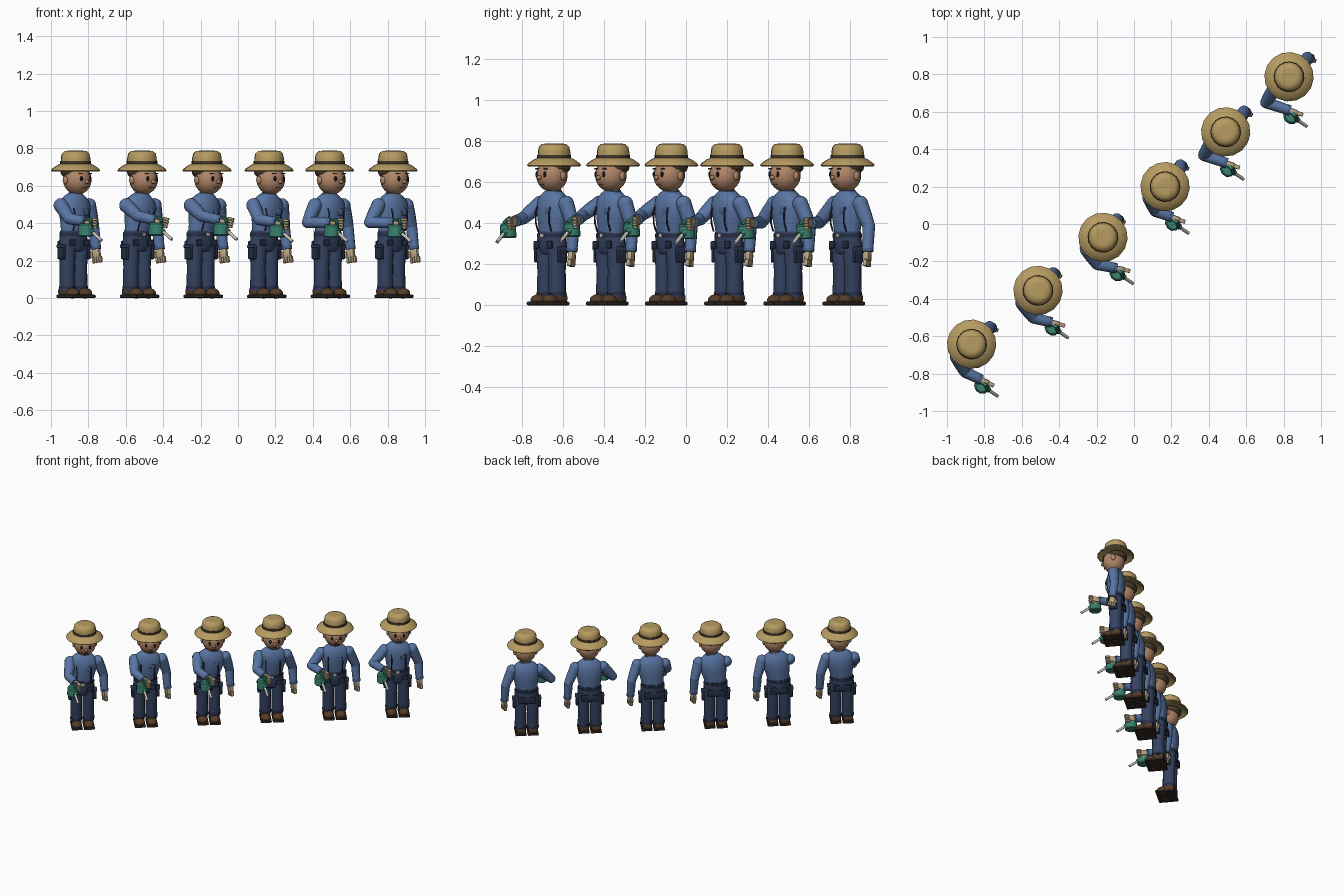
import bpy, bmesh, math
from mathutils import Vector as V, Matrix as M

if "Cube" in bpy.data.objects:
    bpy.data.objects.remove(bpy.data.objects["Cube"])

COL = dict(shirt=(.10, .18, .37), pants=(.035, .055, .12), pouch=(.02, .028, .06),
           skin=(.44, .24, .14), straw=(.47, .33, .12), band=(.06, .04, .025),
           boot=(.09, .045, .02), sole=(.03, .02, .015), glove=(.5, .38, .23),
           green=(.04, .22, .16), metal=(.55, .53, .48), black=(.01, .01, .01),
           collar=(.07, .13, .28))
MATS = {}
for k, c in COL.items():
    MATS[k] = bpy.data.materials.new(k)
    MATS[k].diffuse_color = (*c, 1)
root = M.Identity(4)


def finish(bm, name, mat, angle=40):
    bmesh.ops.recalc_face_normals(bm, faces=bm.faces)
    me = bpy.data.meshes.new(name)
    bm.to_mesh(me)
    bm.free()
    me.materials.append(MATS[mat])
    me.shade_smooth()
    me.set_sharp_from_angle(angle=math.radians(angle))
    ob = bpy.data.objects.new(name, me)
    bpy.context.collection.objects.link(ob)
    ob.matrix_world = root
    return ob


def loft(name, mat, rings, n=12, axis=None):
    """Rings of (centre, rx, ry) joined into a closed skin."""
    bm, rows = bmesh.new(), []
    pts = [V(r[0]) for r in rings]
    for i, (c, rx, ry) in enumerate(rings):
        t = V(axis) if axis else (pts[min(i + 1, len(pts) - 1)] - pts[max(i - 1, 0)]).normalized()
        ref = V((1, 0, 0)) if abs(t.x) < .9 else V((0, 1, 0))
        u = (ref - t * ref.dot(t)).normalized()
        w = t.cross(u)
        rows.append([bm.verts.new(V(c) + u * rx * math.cos(a) + w * ry * math.sin(a))
                     for a in (2 * math.pi * k / n for k in range(n))])
    for a, b in zip(rows, rows[1:]):
        for k in range(n):
            bm.faces.new((a[k], a[(k + 1) % n], b[(k + 1) % n], b[k]))
    bm.faces.new(rows[0])
    bm.faces.new(rows[-1])
    return finish(bm, name, mat)


def box(name, mat, c, size, bev=.006, rot=None):
    bm = bmesh.new()
    bmesh.ops.create_cube(bm, size=1)
    bmesh.ops.scale(bm, vec=size, verts=bm.verts)
    bmesh.ops.bevel(bm, geom=bm.edges[:], offset=bev, segments=2, affect='EDGES', profile=.5)
    m = M.Translation(c) @ (rot.to_matrix().to_4x4() if rot else M.Identity(4))
    bmesh.ops.transform(bm, matrix=m, verts=bm.verts)
    return finish(bm, name, mat)


def ball(name, mat, c, size, n=14):
    bm = bmesh.new()
    bmesh.ops.create_uvsphere(bm, u_segments=n, v_segments=n * 2 // 3, radius=1,
                              matrix=M.Translation(c) @ M.Diagonal((*size, 1)))
    return finish(bm, name, mat, 60)


def arm(side, sh, el, ha):
    sh, el, ha = V(sh), V(el), V(ha)
    d = (ha - el).normalized()
    wrist = ha - d * .03
    # sleeve in two lengths with a rounded shoulder and elbow
    ball(side + "_shoulder", "shirt", sh, (.039, .039, .039))
    loft(side + "_upper_sleeve", "shirt", [(sh, .038, .038), (sh.lerp(el, .5), .036, .036), (el, .031, .031)])
    ball(side + "_elbow", "shirt", el, (.031, .031, .031))
    loft(side + "_lower_sleeve", "shirt", [(el, .031, .031), (el.lerp(wrist, .6), .029, .029), (wrist, .027, .027)])
    loft(side + "_cuff", "collar", [(wrist - d * .012, .029, .029), (wrist + d * .004, .028, .028)])
    # gloved hand
    q = d.to_track_quat('-Z', 'Y')
    at = lambda x, y, z: ha + q @ V((x, y, z))
    box(side + "_palm", "glove", at(0, 0, .005), (.03, .044, .05), .01, q)
    for i in range(4):
        box(f"{side}_finger_{i}", "glove", at(0, -.021 + i * .014, -.03), (.022, .013, .034), .004, q)
    box(side + "_thumb", "glove", at(0, -.029, 0), (.016, .014, .034), .004, q)


def watering_tool(ha):
    c = V(ha) + V((-.03, -.005, -.035))
    # can body, rim, grip and downward spout
    loft("can_body", "green", [(c + V((0, 0, z)), r, r * 1.1) for z, r in
                               ((-.042, .034), (-.036, .04), (.02, .038), (.028, .03))], 10, (0, 0, 1))
    loft("can_grip", "green", [(c + V(p), .01, .01) for p in
                               ((0, .03, .01), (.01, .03, .045), (.02, -.01, .055), (.01, -.035, .03))], 8)
    s = c + V((.012, -.03, -.012))
    e = s + V((.018, -.065, -.05))
    loft("spout_base", "green", [(s - V((0, -.01, -.005)), .018, .018), (s.lerp(e, .2), .014, .014)], 10)
    loft("spout", "metal", [(s, .009, .009), (e, .009, .009)], 10)


def legs():
    for sx, side in ((-1, "right"), (1, "left")):
        x = sx * .043
        loft(side + "_leg", "pants", [((x, 0, z), rx, ry) for z, rx, ry in
             ((.04, .04, .043), (.055, .042, .045), (.17, .04, .043), (.27, .045, .05), (.31, .042, .05))])
        loft(side + "_hem", "pouch", [((x, 0, z), .0435, .0465) for z in (.05, .064)])
        box(side + "_sole", "sole", (x, -.022, .009), (.078, .14, .018), .006)
        box(side + "_boot", "boot", (x, .005, .035), (.07, .08, .05), .018)
        ball(side + "_toe", "boot", (x, -.045, .026), (.037, .043, .028))
        # hip pouch and seat pocket
        box(side + "_hip_pouch", "pouch", (sx * .088, -.005, .245), (.022, .05, .075), .006)
        box(side + "_pouch_flap", "pants", (sx * .09, -.005, .277), (.026, .054, .018), .005)
        box(side + "_seat_pocket", "pouch", (sx * .04, .055, .28), (.045, .014, .05), .004)
        box(side + "_front_pocket", "pouch", (sx * .05, -.053, .295), (.04, .012, .035), .004)
    loft("hips", "pants", [((0, 0, z), rx, ry) for z, rx, ry in
         ((.25, .07, .045), (.27, .085, .056), (.32, .085, .058), (.36, .08, .055))], 16)
    loft("belt", "pouch", [((0, 0, z), .085, .06) for z in (.33, .35)], 16)
    box("buckle", "metal", (0, -.06, .34), (.024, .008, .02), .003)


def torso(lx, ly):
    off = lambda z: (lx * (z - .34) / .22, ly * (z - .34) / .22, z)
    loft("torso", "shirt", [(off(z), rx, ry) for z, rx, ry in
         ((.34, .076, .052), (.38, .08, .056), (.43, .09, .063), (.48, .098, .064),
          (.515, .095, .058), (.54, .07, .048), (.558, .042, .038))], 16)
    loft("collar", "collar", [(off(z), .041, .038) for z in (.548, .562)], 14)
    # hanging straps and chest pocket
    for sx in (-1, 1):
        c = V(off(.43))
        loft("chest_strap", "pouch", [(c + V((sx * .05, y, z)), .005, .004) for y, z in
                                      ((-.055, .05), (-.066, .02), (-.064, -.03), (-.05, -.07))], 6)
    box("chest_pocket", "collar", V(off(.46)) + V((.03, -.06, 0)), (.032, .01, .035), .003)


def head(x, y):
    at = lambda dx, dy, z: (x + dx, y + dy, z)
    loft("neck", "skin", [(at(0, 0, z), .034, .034) for z in (.54, .60)])
    ball("head", "skin", at(0, -.014, .633), (.076, .078, .08), 20)
    ball("hair", "band", at(0, .006, .672), (.077, .076, .04), 16)
    ball("nose", "skin", at(0, -.094, .622), (.012, .013, .011), 10)
    box("mouth", "band", at(0, -.08, .59), (.03, .008, .004), .001)
    for s in (-1, 1):
        ball("eye", "black", at(s * .03, -.085, .638), (.009, .006, .014), 10)
        box("eyebrow", "band", at(s * .031, -.081, .665), (.026, .008, .006), .002)
        ball("ear", "skin", at(s * .076, -.005, .63), (.011, .018, .022), 10)
    # straw hat turned from one outline, underside first
    outline = ((.07, .705), (.1, .695), (.127, .677), (.132, .682), (.126, .692), (.1, .71), (.08, .719),
               (.079, .75), (.074, .772), (.06, .785), (.04, .788), (.015, .786))
    loft("straw_hat", "straw", [(at(0, 0, z), r, r) for r, z in outline], 16, (0, 0, 1))
    loft("hat_band", "band", [(at(0, 0, z), .0825, .0825) for z in (.715, .733)], 16, (0, 0, 1))


# poses: upper-body shift (x, y), right elbow, right hand
POSES = [
    ((.017, .002), (-.105, -.09, .425), (-.055, -.20, .405)),
    ((.028, -.008), (-.085, -.105, .44), (-.012, -.205, .41)),
    ((.031, -.016), (-.085, -.108, .44), (-.005, -.208, .41)),
    ((.014, -.024), (-.11, -.09, .42), (-.05, -.195, .40)),
    ((.005, -.010), (-.165, -.03, .405), (-.085, -.165, .40)),
    ((.008, -.004), (-.175, -.03, .405), (-.09, -.168, .40)),
]
for i, ((lx, ly), elbow, hand) in enumerate(POSES):
    root = M.Translation((-.88 + .34 * i, -.655 + .288 * i, 0)) @ M.Rotation(math.radians(40), 4, 'Z')
    legs()
    torso(lx, ly)
    head(lx, ly)
    arm("right", (lx * .7 - .098, ly * .7, .495), elbow, hand)
    arm("left", (lx * .7 + .098, ly * .7, .495), (.15, .012, .385), (.158, -.005, .235))
    watering_tool(hand)

for m in bpy.data.materials:
    if m.users and not m.is_grease_pencil:
        m.use_nodes = True
        m.node_tree.nodes["Principled BSDF"].inputs["Base Color"].default_value = m.diffuse_color
